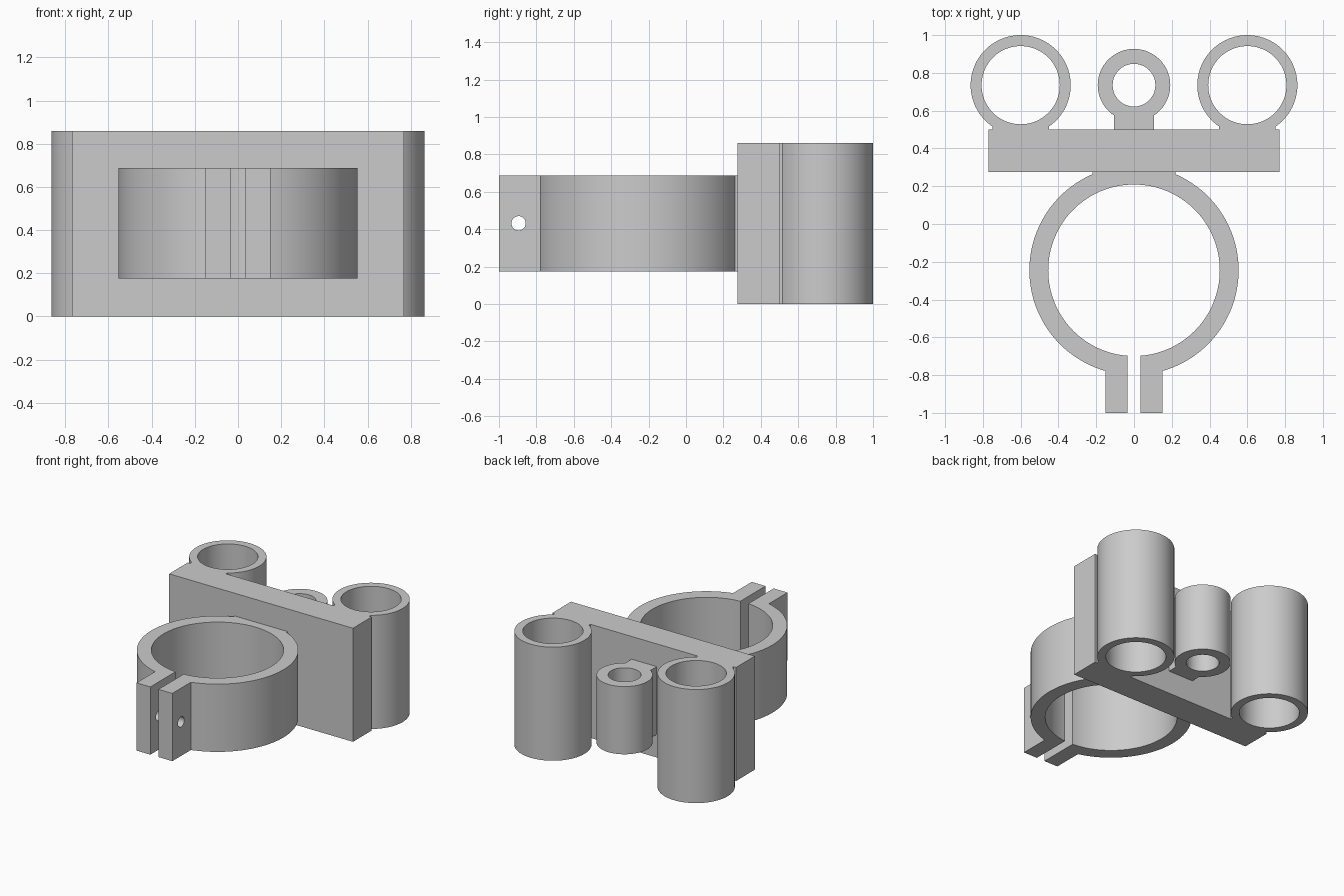
import bpy
import math

if "Cube" in bpy.data.objects:
    bpy.data.objects.remove(bpy.data.objects["Cube"], do_unlink=True)

# One plain grey for the whole bracket
grey = bpy.data.materials.new("plain_grey")
grey.use_nodes = True
colour = (0.6, 0.6, 0.6, 1)
grey.diffuse_color = colour
grey.node_tree.nodes["Principled BSDF"].inputs["Base Color"].default_value = colour

FULL = (0, 0.86)        # height range of the plate and side tubes
MID = (0.175, 0.688)    # height range of the clamp and small tube
CUT = (-0.2, 1.1)       # height range of through cuts


def box(name, x, y, z):
    bpy.ops.mesh.primitive_cube_add(
        size=1, location=[(a + b) / 2 for a, b in (x, y, z)])
    ob = bpy.context.object
    ob.name = name
    ob.scale = [b - a for a, b in (x, y, z)]
    bpy.ops.object.transform_apply(location=True, rotation=True, scale=True)
    return ob


def cylinder(name, x, y, radius, z, sides=96):
    bpy.ops.mesh.primitive_cylinder_add(
        vertices=sides, radius=radius, depth=z[1] - z[0],
        location=(x, y, sum(z) / 2))
    ob = bpy.context.object
    ob.name = name
    bpy.ops.object.transform_apply(location=True, rotation=True, scale=True)
    return ob


def combine(target, operation, tools):
    for tool in tools:
        bpy.ops.object.select_all(action='DESELECT')
        bpy.context.view_layer.objects.active = target
        target.select_set(True)
        mod = target.modifiers.new("combine", 'BOOLEAN')
        mod.operation = operation
        mod.solver = 'EXACT'
        mod.object = tool
        bpy.ops.object.modifier_apply(modifier=mod.name)
        bpy.data.objects.remove(tool, do_unlink=True)


def finish(ob):
    ob.data.materials.clear()
    ob.data.materials.append(grey)
    bpy.ops.object.select_all(action='DESELECT')
    bpy.context.view_layer.objects.active = ob
    ob.select_set(True)
    bpy.ops.object.shade_smooth_by_angle(angle=math.radians(25))


# Mounting plate with a tall open tube at each end
plate = box("mounting_plate", (-0.77, 0.77), (0.276, 0.5), FULL)
for side in (-1, 1):
    cx = side * 0.6
    combine(plate, 'UNION', [
        cylinder("side_tube", cx, 0.735, 0.265, FULL),
        box("side_neck", (cx - 0.15, cx + 0.15), (0.4, 0.56), FULL)])
    combine(plate, 'DIFFERENCE', [cylinder("side_bore", cx, 0.735, 0.207, CUT)])
finish(plate)

# Short middle tube on its neck
middle = cylinder("middle_tube", 0, 0.735, 0.192, MID)
combine(middle, 'UNION', [box("middle_neck", (-0.105, 0.105), (0.45, 0.66), MID)])
combine(middle, 'DIFFERENCE', [cylinder("middle_bore", 0, 0.735, 0.113, CUT)])
finish(middle)

# Split clamp ring with a neck and two bolt lugs
clamp = cylinder("clamp_ring", 0, -0.245, 0.554, MID, 128)
combine(clamp, 'UNION', [
    box("clamp_neck", (-0.22, 0.22), (0.1, 0.32), MID),
    box("clamp_lugs", (-0.15, 0.15), (-1, -0.6), MID)])
bolt = cylinder("bolt_hole", 0, 0, 0.038, (-0.5, 0.5), 48)
bolt.rotation_euler.y = math.pi / 2
bolt.location = (0, -0.895, 0.432)
bpy.ops.object.transform_apply(location=True, rotation=True, scale=True)
combine(clamp, 'DIFFERENCE', [
    cylinder("clamp_bore", 0, -0.245, 0.454, CUT, 128),
    box("clamp_slit", (-0.034, 0.034), (-1.2, -0.4), CUT),
    bolt])
finish(clamp)
